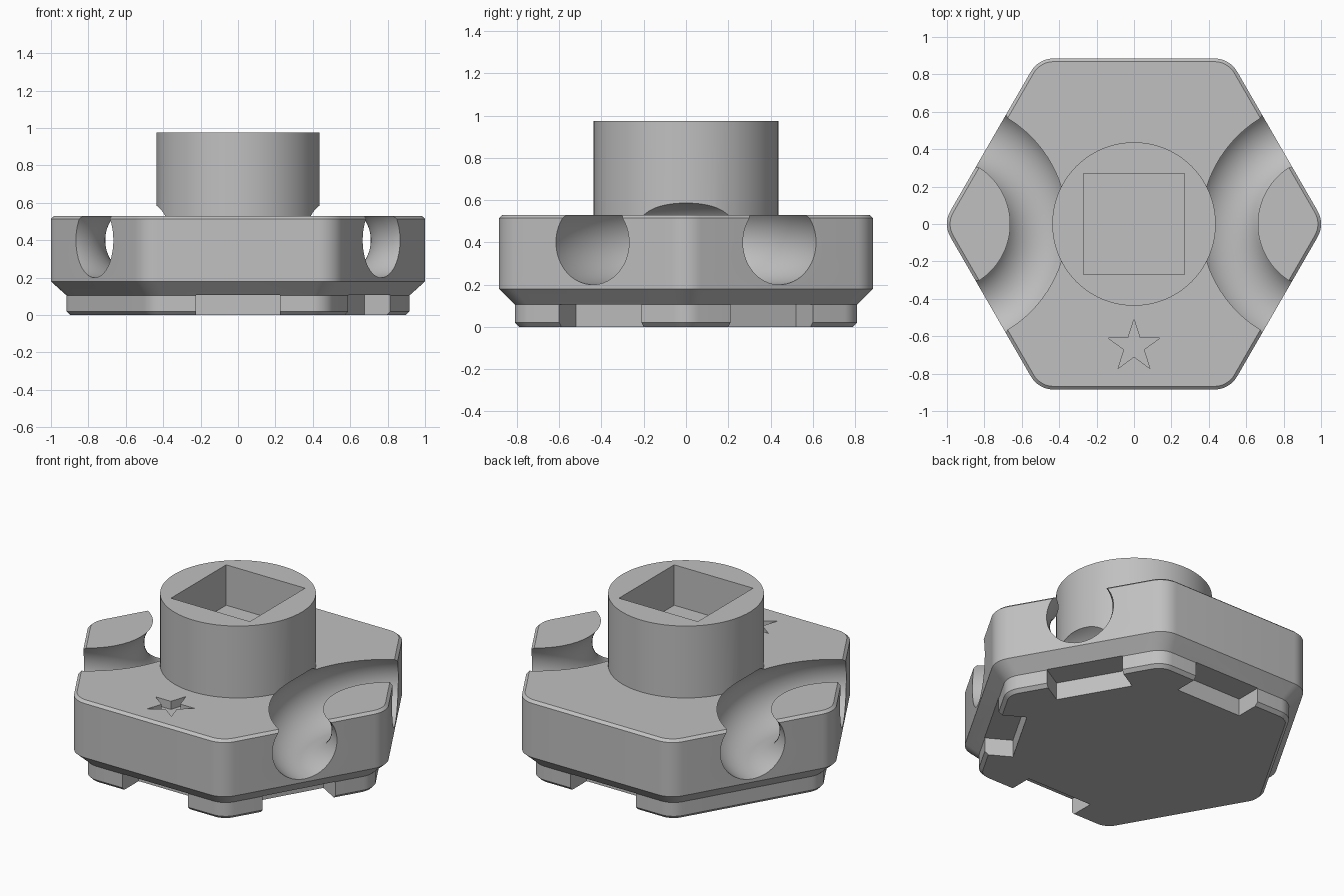
import bpy, bmesh
from math import pi, sin, cos, radians
from mathutils import Matrix, Vector

if "Cube" in bpy.data.objects:
    bpy.data.objects.remove(bpy.data.objects["Cube"], do_unlink=True)

grey = bpy.data.materials.new("plain grey")
grey.use_nodes = True
grey.diffuse_color = (0.53, 0.53, 0.53, 1)
grey.node_tree.nodes["Principled BSDF"].inputs["Base Color"].default_value = grey.diffuse_color


def finish(name, bm):
    bmesh.ops.recalc_face_normals(bm, faces=bm.faces)
    mesh = bpy.data.meshes.new(name)
    bm.to_mesh(mesh)
    bm.free()
    obj = bpy.data.objects.new(name, mesh)
    obj.data.materials.append(grey)
    bpy.context.collection.objects.link(obj)
    return obj


def loft(name, loops):
    """Solid through a stack of equal-length closed loops."""
    bm = bmesh.new()
    rings = [[bm.verts.new(p) for p in loop] for loop in loops]
    n = len(rings[0])
    for a, b in zip(rings, rings[1:]):
        for i in range(n):
            j = (i + 1) % n
            bm.faces.new((a[i], a[j], b[j], b[i]))
    bm.faces.new(rings[0][::-1])
    bm.faces.new(rings[-1])
    return finish(name, bm)


def rounded_hexagon(apothem, radius, z, steps=8):
    points = []
    centre = (apothem - radius) / cos(pi / 6)
    for k in range(6):
        corner = k * pi / 3
        for s in range(steps + 1):
            a = corner + (s / steps - 0.5) * pi / 3
            points.append(Vector((centre * cos(corner) + radius * cos(a),
                                  centre * sin(corner) + radius * sin(a), z)))
    return points


def circle(radius, z, n=96):
    return [Vector((radius * cos(2 * pi * i / n), radius * sin(2 * pi * i / n), z))
            for i in range(n)]


def box(name, low, high, turn=0):
    bm = bmesh.new()
    low, high = Vector(low), Vector(high)
    bmesh.ops.create_cube(bm, size=1)
    size = high - low
    move = Matrix.Translation((low + high) / 2) @ Matrix.Diagonal((*size, 1))
    bm.transform(Matrix.Rotation(turn, 4, "Z") @ move)
    return finish(name, bm)


def ring(name, x, z, major, minor, n=112, m=56):
    bm = bmesh.new()
    rows = []
    for i in range(n):
        a = 2 * pi * i / n
        rows.append([])
        for j in range(m):
            t = 2 * pi * (j + 0.5) / m
            r = major + minor * cos(t)
            rows[i].append(bm.verts.new((x + r * cos(a), r * sin(a), z + minor * sin(t))))
    for i in range(n):
        for j in range(m):
            a, b = rows[i], rows[(i + 1) % n]
            bm.faces.new((a[j], b[j], b[(j + 1) % m], a[(j + 1) % m]))
    return finish(name, bm)


def combine(target, tool, operation="DIFFERENCE"):
    mod = target.modifiers.new(tool.name, "BOOLEAN")
    mod.object, mod.operation, mod.solver = tool, operation, "EXACT"
    bpy.context.view_layer.objects.active = target
    bpy.ops.object.modifier_apply(modifier=mod.name)
    bpy.data.objects.remove(tool, do_unlink=True)


# Hexagonal body with stepped foot and chamfers
body = loft("hexagonal_knob", [
    rounded_hexagon(0.79, 0.10, 0),
    rounded_hexagon(0.81, 0.12, 0.02),
    rounded_hexagon(0.81, 0.12, 0.105),
    rounded_hexagon(0.885, 0.14, 0.18),
    rounded_hexagon(0.885, 0.14, 0.515),
    rounded_hexagon(0.868, 0.123, 0.53)])

# Round post
combine(body, loft("post", [circle(0.437, 0.3), circle(0.437, 0.975)]), "UNION")

# Curved round grooves around the left and right corners
for side in (-1, 1):
    combine(body, ring("groove", side * 1.02, 0.4, 0.51, 0.2))

# Notch in the middle of each foot side
for k in range(6):
    combine(body, box("notch", (0.65, -0.225, -0.1), (1.0, 0.225, 0.107),
                      radians(30 + 60 * k)))

# Square socket in the post
combine(body, box("socket", (-0.27, -0.27, 0.725), (0.27, 0.27, 1.2)))

# Engraved star on the front of the top
star = []
for i in range(10):
    r = 0.055 if i % 2 else 0.145
    a = pi / 2 + i * pi / 5
    star.append(Vector((r * cos(a), -0.655 + r * sin(a), 0.48)))
combine(body, loft("star", [star, [p + Vector((0, 0, 0.2)) for p in star]]))

bpy.ops.object.select_all(action="DESELECT")
body.select_set(True)
bpy.context.view_layer.objects.active = body
bpy.ops.object.shade_smooth_by_angle(angle=radians(28))
